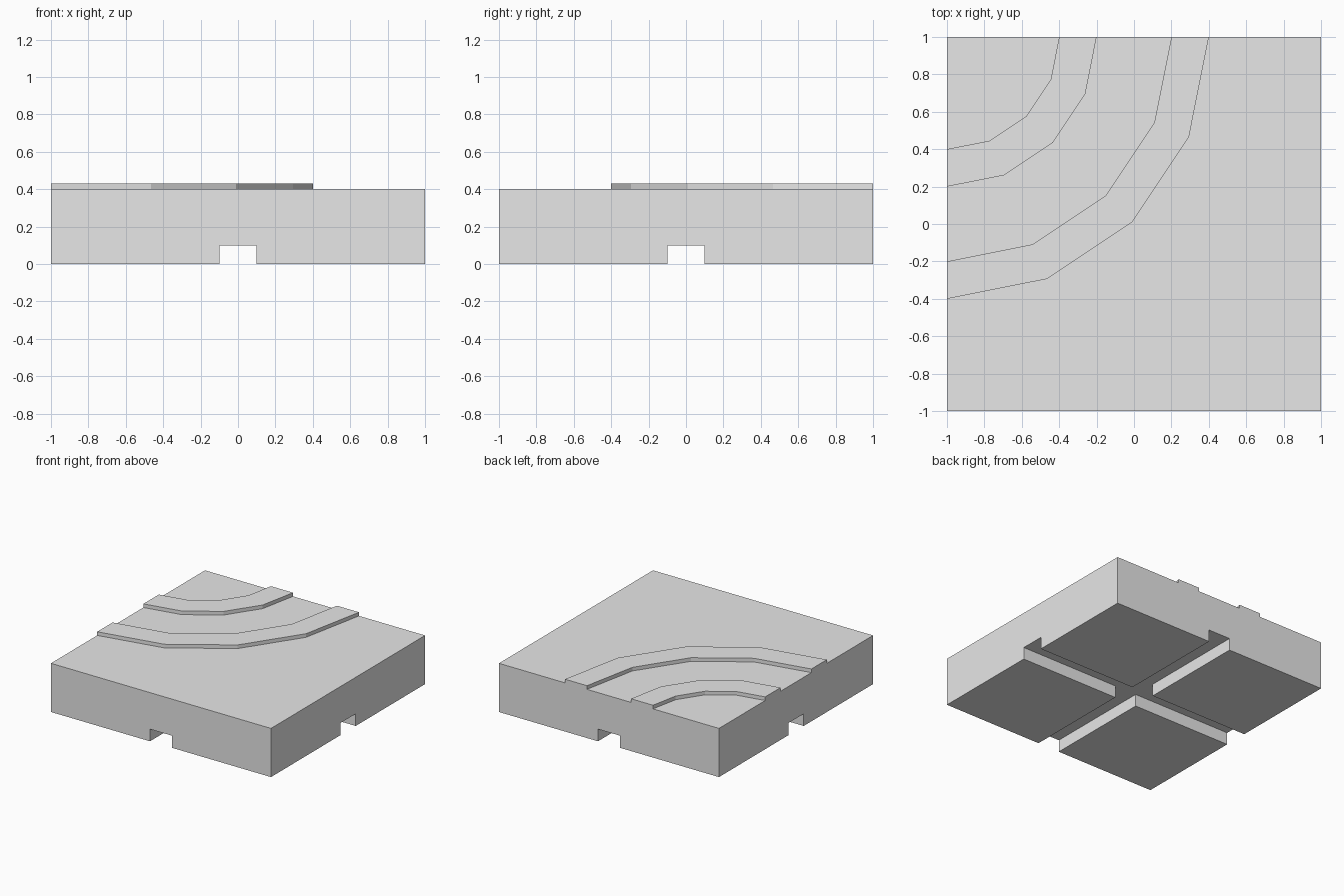
import bpy, bmesh
from math import sin, cos, pi

cube = bpy.data.objects.get("Cube")
if cube:
    bpy.data.objects.remove(cube, do_unlink=True)

grey = bpy.data.materials.new("light_grey")
grey.use_nodes = True
colour = (0.8, 0.8, 0.8, 1)
grey.diffuse_color = colour
grey.node_tree.nodes["Principled BSDF"].inputs["Base Color"].default_value = colour

HALF, TOP = 1.0, 0.4               # tile half width and height
SLOT, DEPTH = 0.1, 0.1             # slot half width and depth
RAIL_TOP, STEPS = 0.43, 4          # rail height and bends per quarter turn


def finish(name, bm):
    bmesh.ops.recalc_face_normals(bm, faces=bm.faces)
    mesh = bpy.data.meshes.new(name)
    bm.to_mesh(mesh)
    bm.free()
    mesh.materials.append(grey)
    bpy.context.scene.collection.objects.link(bpy.data.objects.new(name, mesh))


def extrude_up(bm, faces, height):
    result = bmesh.ops.extrude_face_region(bm, geom=faces)
    verts = [v for v in result["geom"] if isinstance(v, bmesh.types.BMVert)]
    bmesh.ops.translate(bm, verts=verts, vec=(0, 0, height))


# Tile: a slab whose underside is a 3 x 3 grid with four corner pads drawn down
bm = bmesh.new()
lines = (-HALF, -SLOT, SLOT, HALF)
grid = [[bm.verts.new((x, y, DEPTH)) for x in lines] for y in lines]
cells = {}
for j in range(3):
    for i in range(3):
        cells[i, j] = bm.faces.new((grid[j][i], grid[j][i + 1],
                                    grid[j + 1][i + 1], grid[j + 1][i]))
pads = [cells[i, j] for i in (0, 2) for j in (0, 2)]
lower = bmesh.ops.extrude_face_region(bm, geom=list(cells.values()), use_keep_orig=True)
upper = [v for v in lower["geom"] if isinstance(v, bmesh.types.BMVert)]
bmesh.ops.translate(bm, verts=upper, vec=(0, 0, TOP - DEPTH))
extrude_up(bm, pads, -DEPTH)
bmesh.ops.dissolve_limit(bm, angle_limit=0.01, verts=bm.verts, edges=bm.edges)
finish("tile_base", bm)


# Curved rails: quarter rings centred on the back corner
def rail(name, inner, outer):
    bm = bmesh.new()
    rings = []
    for radius in (inner, outer):
        angles = [pi / 2 * k / STEPS for k in range(STEPS + 1)]
        rings.append([bm.verts.new((radius * cos(a) - HALF, HALF - radius * sin(a), TOP))
                      for a in angles])
    a, b = rings
    faces = [bm.faces.new((a[k], b[k], b[k + 1], a[k + 1])) for k in range(STEPS)]
    extrude_up(bm, faces, RAIL_TOP - TOP)
    finish(name, bm)


rail("inner_rail", 0.6, 0.8)
rail("outer_rail", 1.2, 1.4)
